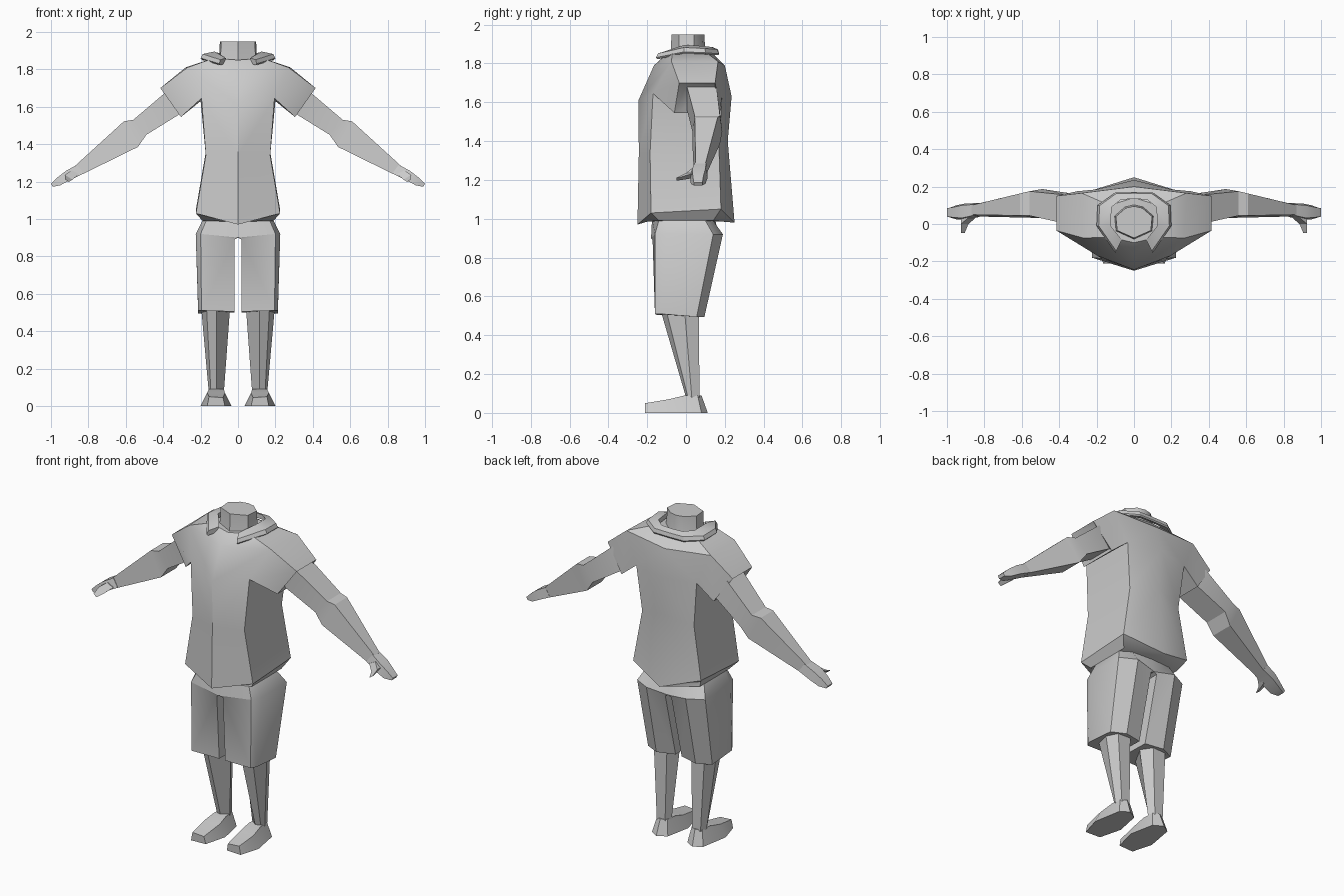
import bpy, bmesh
from mathutils import Vector

if "Cube" in bpy.data.objects:
    bpy.data.objects.remove(bpy.data.objects["Cube"])

grey = bpy.data.materials.new("plain_grey")
grey.diffuse_color = (0.6, 0.6, 0.6, 1)
grey.use_nodes = True
grey.node_tree.nodes["Principled BSDF"].inputs["Base Color"].default_value = grey.diffuse_color


def finish(name, bm, angle=0.6, merge_mid=True):
    """Mirror the half mesh over x = 0, merge seams and shade it."""
    bmesh.ops.remove_doubles(bm, verts=bm.verts, dist=0.0005)
    geom = bm.verts[:] + bm.edges[:] + bm.faces[:]
    copy = bmesh.ops.duplicate(bm, geom=geom)["geom"]
    for v in [g for g in copy if isinstance(g, bmesh.types.BMVert)]:
        v.co.x = -v.co.x
    bmesh.ops.reverse_faces(bm, faces=[g for g in copy if isinstance(g, bmesh.types.BMFace)])
    if merge_mid:
        bmesh.ops.remove_doubles(bm, verts=[v for v in bm.verts if abs(v.co.x) < 0.001], dist=0.0005)
    bmesh.ops.recalc_face_normals(bm, faces=bm.faces)
    me = bpy.data.meshes.new(name)
    bm.to_mesh(me)
    bm.free()
    ob = bpy.data.objects.new(name, me)
    bpy.context.collection.objects.link(ob)
    me.materials.append(grey)
    bpy.ops.object.select_all(action='DESELECT')
    ob.select_set(True)
    bpy.context.view_layer.objects.active = ob
    bpy.ops.object.shade_smooth_by_angle(angle=angle)
    return ob


def loft(bm, rings, closed=True, caps=(True, True), skip=()):
    """Join rings of points with quads; skip holds (ring, column) gaps."""
    rows = [[bm.verts.new(p) for p in r] for r in rings]
    n = len(rows[0])
    for i in range(len(rows) - 1):
        for j in range(n if closed else n - 1):
            if (i, j) not in skip:
                k = (j + 1) % n
                bm.faces.new((rows[i][j], rows[i][k], rows[i + 1][k], rows[i + 1][j]))
    for on, row in zip(caps, (rows[0], rows[-1])):
        if on:
            bm.faces.new(row)


def limb(top, bottom, y0, y1, pinch=0.0):
    """Four-sided limb section from its (x, z) top and bottom and its y range."""
    (tx, tz), (bx, bz) = top, bottom
    return [(tx, y0 + pinch, tz), (tx, y1 - pinch, tz), (bx, y1, bz), (bx, y0, bz)]


# Shirt: half rings run front centre, front corner, back corner, back centre
armpit = [(0, -.245, 1.61), (.195, -.17, 1.645), (.2, .185, 1.63), (0, .235, 1.63)]
shoulder = [(0, -.165, 1.79), (.27, -.075, 1.81), (.28, .165, 1.81), (0, .2, 1.79)]
bm = bmesh.new()
loft(bm, [
    [(0, -.2, .985), (.19, -.14, .99), (.19, .14, .99), (0, .19, .985)],
    [(0, -.25, .97), (.225, -.18, 1.03), (.225, .18, 1.05), (0, .25, .98)],
    [(0, -.243, 1.34), (.172, -.185, 1.34), (.172, .17, 1.36), (0, .215, 1.4)],
    armpit, shoulder,
    [(0, -.1, 1.85), (.13, -.07, 1.86), (.13, .1, 1.86), (0, .14, 1.85)],
], closed=False, skip={(3, 1)})
# Sleeves grow from the gaps in the shirt sides
loft(bm, [
    [shoulder[1], shoulder[2], armpit[2], armpit[1]],
    limb((.415, 1.7), (.305, 1.545), -.06, .175, .025),
    limb((.39, 1.685), (.31, 1.575), .0, .15),
], caps=(False, True))
finish("shirt", bm)

# Collar: folded band, open at the front
outer = [(.1, -.155, 1.83), (.2, -.01, 1.86), (.195, .1, 1.855), (.1, .168, 1.85), (0, .17, 1.85)]
inner = [(.065, -.085, 1.86), (.125, -.01, 1.895), (.12, .09, 1.89), (.07, .13, 1.885), (0, .135, 1.885)]
band = []
for o, i in zip(outer, inner):
    o, i = Vector(o), Vector(i)
    drop = Vector((0, 0, -.028))
    band.append([o, o.lerp(i, .15) - drop * .6, i, i + drop, o.lerp(i, .1) + drop * .4])
bm = bmesh.new()
loft(bm, band, caps=(True, False))
finish("collar", bm, 0.5)

# Neck stump
bm = bmesh.new()
section = [(0, -.075), (.09, -.035), (.097, .04), (.045, .085), (0, .095)]
loft(bm, [[(x * s, y * s, z) for x, y in section] for s, z in ((1.15, 1.81), (1.03, 1.88), (1, 1.95))],
     closed=False, caps=(False, True))
finish("neck", bm, 0.5)

# Arms, hands and thumbs
bm = bmesh.new()
loft(bm, [
    limb((.36, 1.70), (.28, 1.58), .0, .155),
    limb((.56, 1.53), (.49, 1.45), .033, .187, .012),
    limb((.61, 1.522), (.535, 1.385), .033, .175, .012),
    limb((.87, 1.285), (.83, 1.24), .04, .11, .01),
])
finish("arms", bm, 0.4)
bm = bmesh.new()
loft(bm, [
    limb((.86, 1.29), (.825, 1.243), .038, .112, .008),
    limb((.92, 1.257), (.9, 1.207), .022, .11, .01),
    limb((.965, 1.222), (.95, 1.18), .025, .1, .01),
    limb((1.0, 1.188), (.99, 1.172), .04, .085),
])
loft(bm, [
    limb((.89, 1.26), (.85, 1.24), .03, .06),
    limb((.925, 1.235), (.885, 1.21), .0, .04),
    limb((.925, 1.212), (.905, 1.198), -.048, -.035),
])
finish("hands", bm, 0.4)

# Shorts: hips share the centre seam, legs split at the crotch
bm = bmesh.new()
hip = [(0, -.18, .9), (.2, -.16, .92), (.226, -.1, .92), (.226, .14, .92), (.13, .19, .92), (0, .17, .9)]
waist = [(0, -.175, 1.0), (.17, -.14, .99), (.19, -.1, .99), (.19, .1, .99), (.13, .14, .99), (0, .15, 1.0)]
loft(bm, [waist, hip], closed=False, caps=(False, False))
hem = [(.02, -.15, .505), (.195, -.16, .51), (.213, -.13, .51), (.213, .055, .495), (.13, .095, .495), (.02, .07, .5)]
crotch = [(.02, -.172, .89)] + hip[1:5] + [(.02, .168, .89)]
loft(bm, [crotch, hem], caps=(False, True))
strip = [bm.verts.new(p) for p in (hip[0], crotch[0], crotch[5], hip[5])]
bm.faces.new(strip)
for a, b, c in ((hip[0], hip[1], crotch[0]), (hip[5], hip[4], crotch[5])):
    bm.faces.new([bm.verts.new(p) for p in (a, b, c)])
finish("shorts", bm)

# Lower legs, tapering to the ankle
bm = bmesh.new()
loft(bm, [
    [(.115, -.14, .56), (.17, -.11, .56), (.2, -.01, .56), (.17, .065, .56), (.08, .065, .56), (.04, -.01, .56)],
    [(.115, .0, .08), (.145, .01, .08), (.157, .03, .08), (.145, .07, .08), (.09, .07, .08), (.075, .03, .08)],
])
finish("lower_legs", bm, 0.3)

# Feet: ankle on top, sole below, blunt toe
bm = bmesh.new()
sole = [(.07, -.205), (.165, -.21), (.2, -.09), (.17, .08), (.12, .112), (.065, .08), (.035, -.07)]
top = [(.08, -.21, .045), (.155, -.21, .05), (.165, -.09, .07), (.15, .06, .09),
       (.115, .08, .09), (.08, .06, .09), (.07, -.07, .07)]
loft(bm, [[(x, y, 0) for x, y in sole], top], caps=(True, False))
up = [bm.verts.new(p) for p in top]
bridge = [bm.verts.new(p) for p in ((.155, -.005, .09), (.075, -.005, .09))]
for f in ((up[0], up[1], up[2], up[6]), (up[6], up[2], bridge[0], bridge[1]),
          (bridge[1], bridge[0], up[3], up[4], up[5]), (up[2], up[3], bridge[0]),
          (up[6], bridge[1], up[5])):
    bm.faces.new(f)
finish("feet", bm, 0.4)
